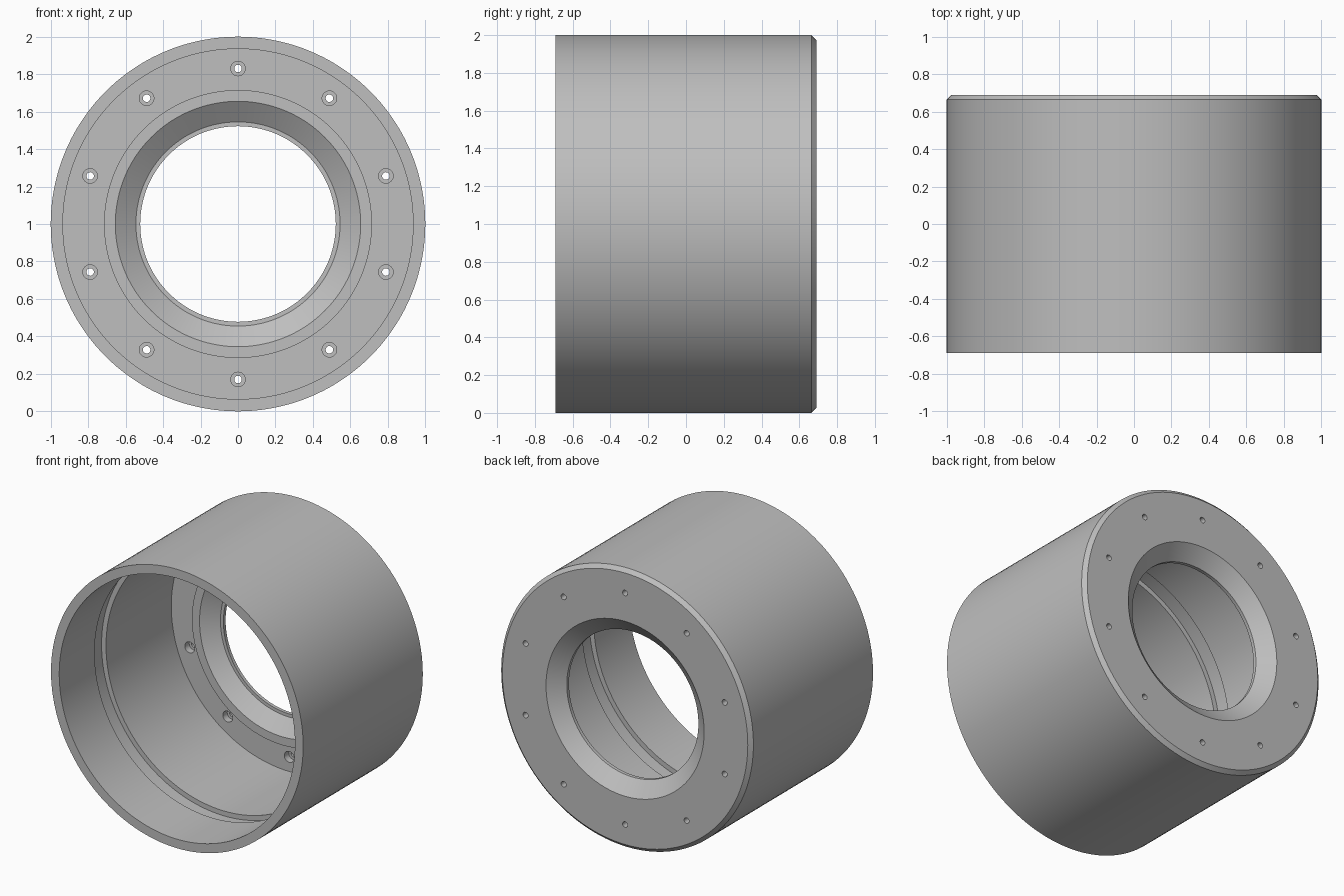
import bpy, bmesh, math
from mathutils import Matrix, Vector

cube = bpy.data.objects.get("Cube")
if cube:
    bpy.data.objects.remove(cube, do_unlink=True)

grey = bpy.data.materials.new("machined_grey")
grey.use_nodes = True
colour = (0.52, 0.52, 0.52, 1)
grey.diffuse_color = colour
grey.node_tree.nodes["Principled BSDF"].inputs["Base Color"].default_value = colour


def lathe(bm, profile, segments, centre, closed):
    """Turn (radius, y) points about a y-directed axis through centre."""
    rings = []
    for i in range(segments):
        a = 2 * math.pi * i / segments
        rings.append([bm.verts.new(centre + Vector((r * math.cos(a), y, r * math.sin(a))))
                      for r, y in profile])
    n = len(profile)
    for i in range(segments):
        p, q = rings[i], rings[(i + 1) % segments]
        for j in range(n if closed else n - 1):
            k = (j + 1) % n
            bm.faces.new((p[j], p[k], q[k], q[j]))
    if not closed:
        bm.faces.new([ring[0] for ring in rings])
        bm.faces.new([ring[-1] for ring in reversed(rings)])


def finish(bm, name):
    bmesh.ops.recalc_face_normals(bm, faces=bm.faces)
    mesh = bpy.data.meshes.new(name)
    bm.to_mesh(mesh)
    bm.free()
    mesh.materials.append(grey)
    obj = bpy.data.objects.new(name, mesh)
    bpy.context.collection.objects.link(obj)
    return obj


axis = Vector((0, 0, 1))
front, back, floor = -0.69, 0.69, 0.58

# Housing: outer wall, back plate with flared bore, raised collar, inner groove
housing_profile = [
    (1.0, front), (1.0, 0.665), (0.973, back),
    (0.627, back), (0.522, 0.605), (0.522, floor),
    (0.545, floor), (0.655, 0.5), (0.715, 0.5), (0.715, floor),
    (0.935, floor), (0.935, -0.16), (0.97, -0.16), (0.97, -0.29),
    (0.935, -0.29), (0.935, front),
]
bm = bmesh.new()
lathe(bm, housing_profile, 144, axis, True)
housing = finish(bm, "housing")

# Ten counterbored bolt holes through the back plate
bm = bmesh.new()
hole_profile = [(0.039, floor - 0.03), (0.039, 0.63), (0.02, 0.63), (0.02, back + 0.03)]
for i in range(10):
    a = math.radians(90 + 36 * i)
    lathe(bm, hole_profile, 24, axis + 0.83 * Vector((math.cos(a), 0, math.sin(a))), False)
cutter = finish(bm, "bolt_hole_cutter")
cutter.hide_render = True

cut = housing.modifiers.new("bolt_holes", "BOOLEAN")
cut.operation = "DIFFERENCE"
cut.solver = "EXACT"
cut.object = cutter

bpy.ops.object.select_all(action="DESELECT")
housing.select_set(True)
bpy.context.view_layer.objects.active = housing
bpy.ops.object.modifier_apply(modifier=cut.name)
bpy.data.objects.remove(cutter, do_unlink=True)
bpy.ops.object.shade_smooth_by_angle(angle=math.radians(25))
